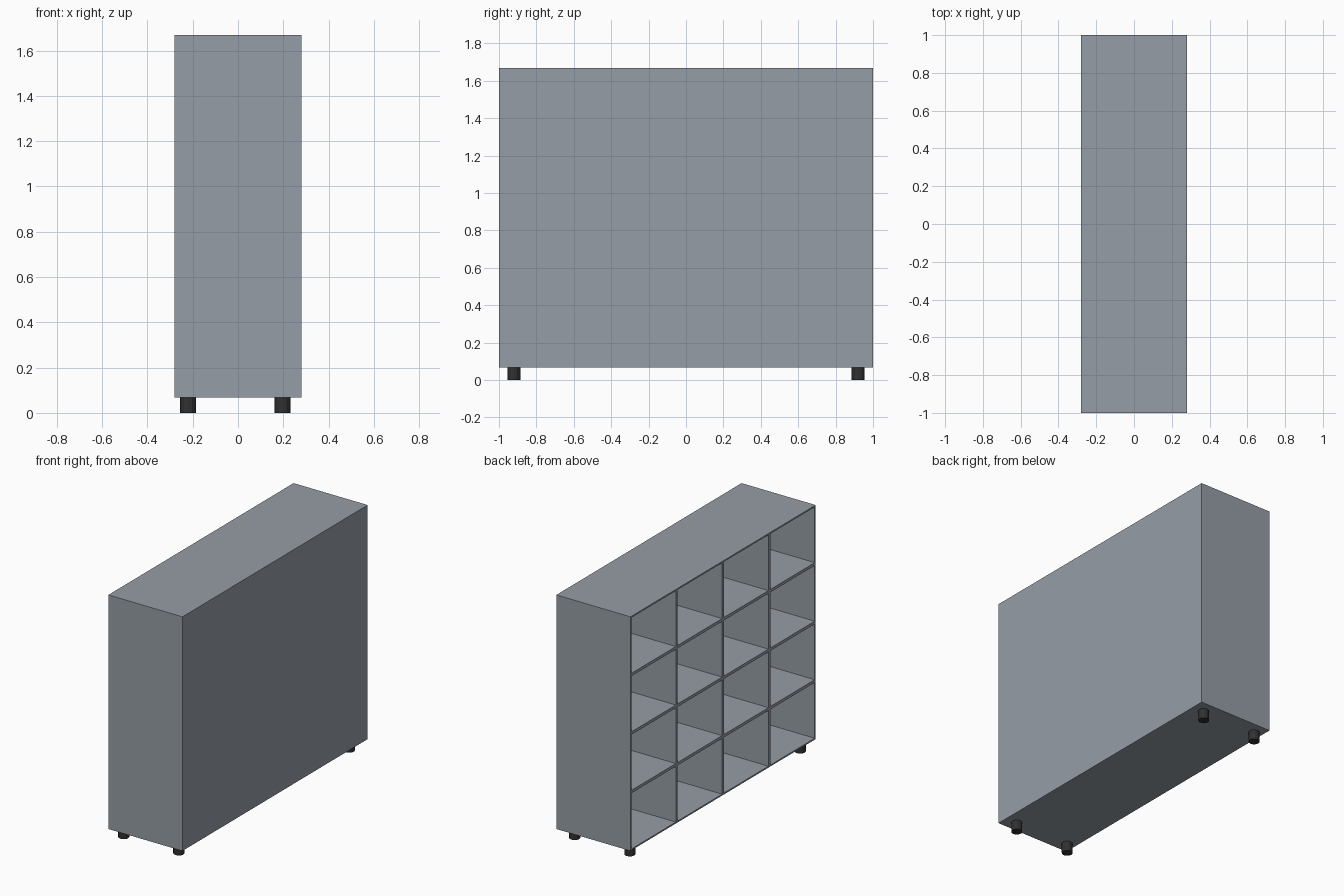
import bpy, bmesh
from mathutils import Matrix, Vector

if "Cube" in bpy.data.objects:
    bpy.data.objects.remove(bpy.data.objects["Cube"])

DEPTH, WIDTH, BOTTOM, TOP = 0.56, 2.0, 0.068, 1.668
BOARD = 0.01          # half thickness of a divider
COLS = ROWS = 4


def material(name, rgb):
    mat = bpy.data.materials.new(name)
    mat.diffuse_color = (*rgb, 1)
    mat.use_nodes = True
    mat.node_tree.nodes["Principled BSDF"].inputs["Base Color"].default_value = mat.diffuse_color
    return mat


def add_object(name, bm, mat):
    bmesh.ops.recalc_face_normals(bm, faces=bm.faces)
    mesh = bpy.data.meshes.new(name)
    bm.to_mesh(mesh)
    bm.free()
    mesh.materials.append(mat)
    obj = bpy.data.objects.new(name, mesh)
    bpy.context.collection.objects.link(obj)


slate = material("slate_board", (0.305, 0.337, 0.38))
dark = material("dark_feet", (0.03, 0.03, 0.03))

# Cabinet: 4 x 4 grid on the -x side, extruded to a solid, cells sunk inward
bm = bmesh.new()
dy, dz = WIDTH / COLS, (TOP - BOTTOM) / ROWS
verts = [[bm.verts.new((-DEPTH / 2, -WIDTH / 2 + i * dy, BOTTOM + j * dz))
          for j in range(ROWS + 1)] for i in range(COLS + 1)]
cells = [bm.faces.new((verts[i][j], verts[i][j + 1], verts[i + 1][j + 1], verts[i + 1][j]))
         for i in range(COLS) for j in range(ROWS)]
edges = [e for e in bm.edges if e.is_boundary]
rim = bmesh.ops.extrude_edge_only(bm, edges=edges)["geom"]
bmesh.ops.translate(bm, vec=(DEPTH, 0, 0),
                    verts=[g for g in rim if isinstance(g, bmesh.types.BMVert)])
bmesh.ops.contextual_create(bm, geom=[g for g in rim if isinstance(g, bmesh.types.BMEdge)])
bmesh.ops.recalc_face_normals(bm, faces=bm.faces)
bmesh.ops.inset_individual(bm, faces=cells, thickness=BOARD, use_even_offset=True)
for cell in cells:
    sunk = bmesh.ops.extrude_discrete_faces(bm, faces=[cell])["faces"][0]
    bmesh.ops.translate(bm, vec=(DEPTH - 2 * BOARD, 0, 0), verts=sunk.verts)
add_object("shelf_cabinet", bm, slate)

# Four short dark faceted feet
for xname, x in (("open_side", -0.22), ("closed_side", 0.197)):
    for yname, y in (("front", -0.92), ("back", 0.92)):
        bm = bmesh.new()
        bmesh.ops.create_cone(bm, cap_ends=True, segments=12, radius1=0.035, radius2=0.035,
                              depth=BOTTOM,
                              matrix=Matrix.Translation(Vector((x, y, BOTTOM / 2))))
        add_object(f"foot_{yname}_{xname}", bm, dark)
